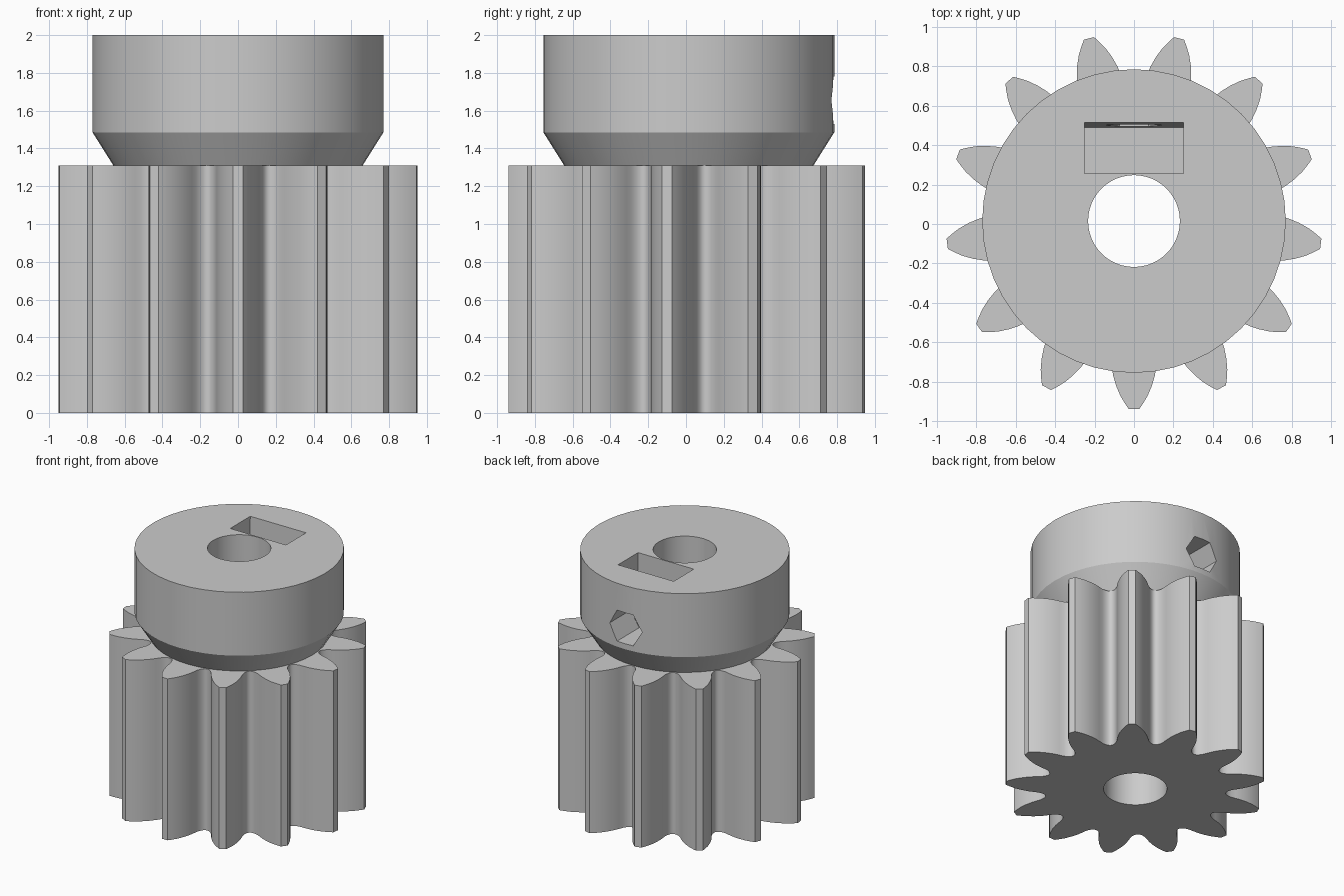
import bpy, bmesh, math
from mathutils import Vector

cube = bpy.data.objects.get("Cube")
if cube:
    bpy.data.objects.remove(cube, do_unlink=True)

TEETH = 13
CENTRE_Y = 0.015
GEAR_TOP = 1.31
HUB_TOP = 2.0

grey = bpy.data.materials.new("plain grey")
grey.use_nodes = True
colour = (0.6, 0.6, 0.6, 1)
grey.diffuse_color = colour
grey.node_tree.nodes["Principled BSDF"].inputs["Base Color"].default_value = colour


def make_object(name, bm):
    bmesh.ops.recalc_face_normals(bm, faces=bm.faces[:])
    mesh = bpy.data.meshes.new(name)
    bm.to_mesh(mesh)
    bm.free()
    mesh.materials.append(grey)
    obj = bpy.data.objects.new(name, mesh)
    bpy.context.collection.objects.link(obj)
    return obj


def loft(name, loops):
    """Closed solid through matching loops of points."""
    bm = bmesh.new()
    rings = [[bm.verts.new(p) for p in loop] for loop in loops]
    bm.faces.new(rings[0])
    bm.faces.new(rings[-1])
    for a, b in zip(rings, rings[1:]):
        for i in range(len(a)):
            j = (i + 1) % len(a)
            bm.faces.new((a[i], a[j], b[j], b[i]))
    return make_object(name, bm)


def circle(radius, z, sides):
    steps = [math.tau * i / sides for i in range(sides)]
    return [Vector((radius * math.cos(a), CENTRE_Y + radius * math.sin(a), z)) for a in steps]


def rectangle(x, y0, y1, z):
    return [Vector(p) for p in ((-x, y0, z), (x, y0, z), (x, y1, z), (-x, y1, z))]


def cut(target, cutter):
    mod = target.modifiers.new("cut", 'BOOLEAN')
    mod.operation = 'DIFFERENCE'
    mod.solver = 'EXACT'
    mod.object = cutter
    bpy.context.view_layer.objects.active = target
    bpy.ops.object.modifier_apply(modifier=mod.name)


# Gear: one tooth flank as (radius, half width), mirrored and repeated
flank = [(0.668, 0.152), (0.675, 0.140), (0.69, 0.128), (0.715, 0.118), (0.75, 0.113),
         (0.79, 0.106), (0.84, 0.091), (0.89, 0.069), (0.93, 0.044), (0.955, 0.026)]
tooth = [(r, -w) for r, w in flank] + [(r, w) for r, w in reversed(flank)]


def gear_outline(z):
    points = []
    for i in range(TEETH):
        middle = -math.pi / 2 + math.tau * i / TEETH
        for r, w in tooth:
            a = middle + math.asin(w / r)
            points.append(Vector((r * math.cos(a), CENTRE_Y + r * math.sin(a), z)))
    return points


gear = loft("gear", [gear_outline(0), gear_outline(GEAR_TOP)])

# Hub: straight collar over a tapered neck
hub = loft("hub", [circle(0.66, GEAR_TOP, 48), circle(0.77, 1.485, 48), circle(0.77, HUB_TOP, 48)])

# Cutters: shaft bore, nut slot with a tapered outer wall, hexagonal screw hole
bore = loft("bore_cutter", [circle(0.233, -0.2, 48), circle(0.233, 2.2, 48)])
slot = loft("slot_cutter", [rectangle(0.25, 0.257, 0.49, 1.40),
                            rectangle(0.25, 0.257, 0.515, HUB_TOP),
                            rectangle(0.25, 0.257, 0.52, 2.1)])


def hexagon(y):
    return [Vector((0.145 * math.cos(math.pi * i / 3), y, 1.655 + 0.145 * math.sin(math.pi * i / 3)))
            for i in range(6)]


screw = loft("screw_cutter", [hexagon(0.1), hexagon(1.0)])

cut(gear, bore)
for cutter in (bore, slot, screw):
    cut(hub, cutter)
for cutter in (bore, slot, screw):
    bpy.data.objects.remove(cutter, do_unlink=True)

# Smooth curved walls, keep the edges sharp
for obj in (gear, hub):
    bpy.ops.object.select_all(action='DESELECT')
    obj.select_set(True)
    bpy.context.view_layer.objects.active = obj
    bpy.ops.object.shade_smooth_by_angle(angle=math.radians(28))
